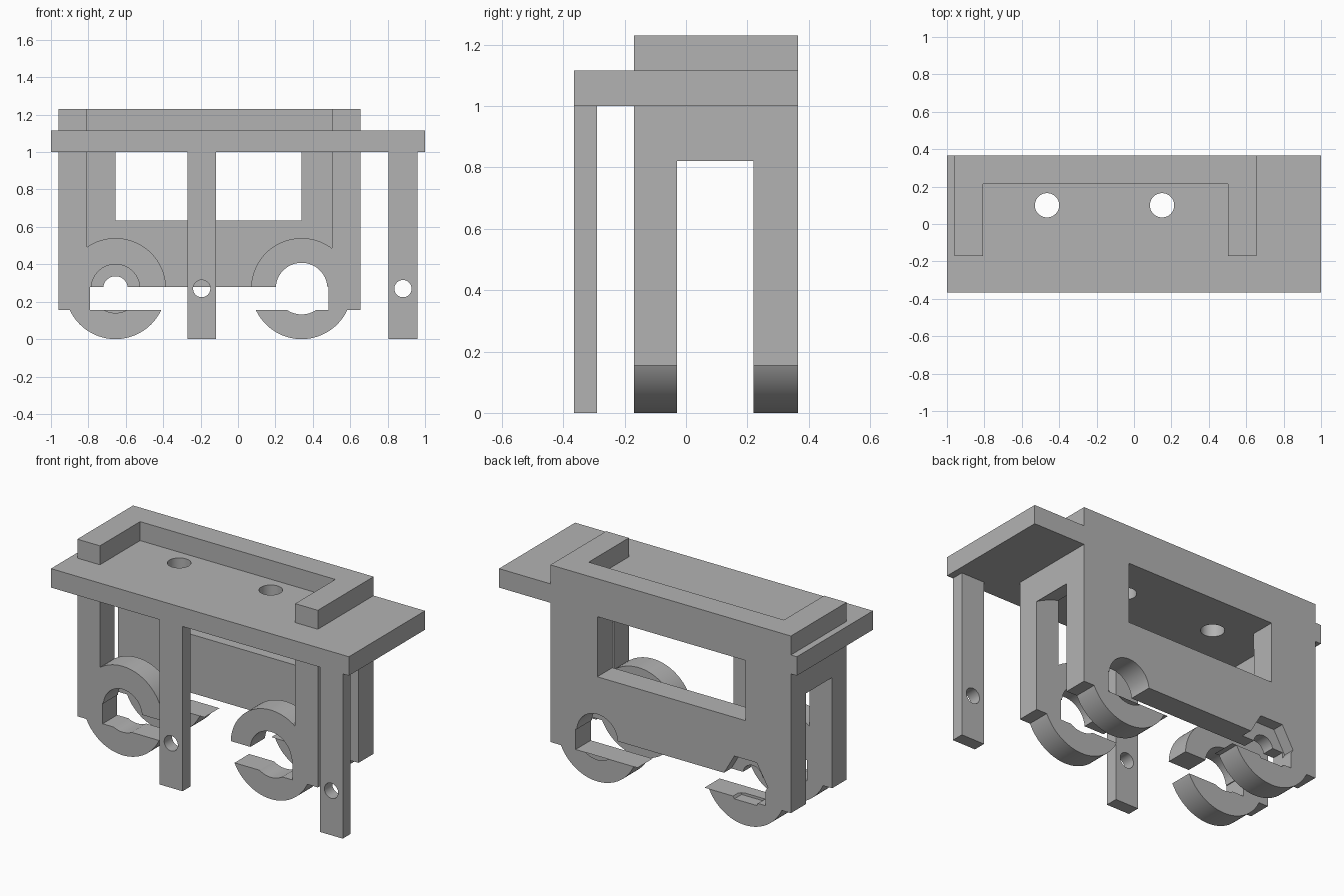
import bpy, bmesh, math
from mathutils import Matrix

if "Cube" in bpy.data.objects:
    bpy.data.objects.remove(bpy.data.objects["Cube"], do_unlink=True)

grey = bpy.data.materials.new("plain grey")
grey.use_nodes = True
COLOUR = (0.45, 0.45, 0.45, 1)
grey.diffuse_color = COLOUR
grey.node_tree.nodes["Principled BSDF"].inputs["Base Color"].default_value = COLOUR


def add_object(name, bm):
    mesh = bpy.data.meshes.new(name)
    bmesh.ops.recalc_face_normals(bm, faces=bm.faces)
    bm.to_mesh(mesh)
    bm.free()
    mesh.materials.append(grey)
    obj = bpy.data.objects.new(name, mesh)
    bpy.context.collection.objects.link(obj)
    return obj


def box(name, x, y, z):
    """Box given by its ranges along each axis."""
    bm = bmesh.new()
    bmesh.ops.create_cube(bm, size=1)
    for v in bm.verts:
        v.co = [(a + b) / 2 + c * (b - a) for (a, b), c in zip((x, y, z), v.co)]
    return add_object(name, bm)


def cylinder(name, axis, u, v, radius, span, sides=96):
    """Cylinder along y (u, v = x, z) or along z (u, v = x, y)."""
    bm = bmesh.new()
    mid = sum(span) / 2
    if axis == "y":
        matrix = Matrix.Translation((u, mid, v)) @ Matrix.Rotation(math.pi / 2, 4, "X")
        matrix = matrix @ Matrix.Rotation(math.pi / 2, 4, "Z")
    else:
        matrix = Matrix.Translation((u, v, mid))
    bmesh.ops.create_cone(bm, cap_ends=True, segments=sides, radius1=radius,
                          radius2=radius, depth=span[1] - span[0], matrix=matrix)
    return add_object(name, bm)


def combine(target, operation, tools):
    for tool in tools:
        mod = target.modifiers.new("shape", "BOOLEAN")
        mod.operation = operation
        mod.solver = "EXACT"
        mod.object = tool
        bpy.context.view_layer.objects.active = target
        bpy.ops.object.modifier_apply(modifier=mod.name)
        bpy.data.objects.remove(tool, do_unlink=True)


def finish(obj):
    bpy.ops.object.select_all(action="DESELECT")
    obj.select_set(True)
    bpy.context.view_layer.objects.active = obj
    bpy.ops.object.shade_smooth_by_angle(angle=math.radians(25))


# Shared dimensions
LEFT, RIGHT = -0.96, 0.655
WALL = 0.152
FRONT, BACK = -0.17, 0.365
AXLE_Z, WHEEL_R, BORE_R = 0.27, 0.27, 0.135
WHEELS = (-0.655, 0.34)
FRONT_SPAN, BACK_SPAN = (FRONT, -0.03), (0.22, BACK)
THROUGH = (-1, 1)
DECK_Z, DECK_TOP, RIM_TOP = 1.0, 1.115, 1.23

# Body: back wall, two end walls and round bearing housings
body = box("body", (LEFT, RIGHT), (0.215, BACK), (0.155, DECK_Z))
ends = [(LEFT, LEFT + WALL), (RIGHT - WALL, RIGHT)]
combine(body, "UNION", [box("end_wall", x, (FRONT, 0.3), (0.155, DECK_Z)) for x in ends])

# Wheel clearance between the front and back supports
combine(body, "DIFFERENCE",
        [cylinder("clearance", "y", x, AXLE_Z, 0.635, (-0.03, 0.22), 192) for x in WHEELS])
combine(body, "UNION", [cylinder("housing", "y", x, AXLE_Z, WHEEL_R, span)
                        for x in WHEELS for span in (FRONT_SPAN, BACK_SPAN)])

# Window, axle slot, bores and the six-sided pocket on the back
combine(body, "DIFFERENCE", [
    box("window", WHEELS, (0.1, 0.5), (0.635, 1.2)),
    box("slot", (-0.79, 0.485), THROUGH, (0.155, 0.28)),
    box("belly", (-0.38, 0.07), THROUGH, (0.1, 0.28)),
    cylinder("bore", "y", WHEELS[1], AXLE_Z, BORE_R + 0.003, THROUGH),
    cylinder("front_bore", "y", WHEELS[0], AXLE_Z, BORE_R - 0.005, (-0.5, 0.1)),
    cylinder("small_bore", "y", WHEELS[0], AXLE_Z, 0.066, THROUGH),
    cylinder("pocket", "y", WHEELS[0], AXLE_Z, 0.15, (0.295, 0.5), 6),
])
finish(body)

# Deck with two round holes
deck = box("deck", (-1, 1), (-BACK, BACK), (DECK_Z, DECK_TOP))
combine(deck, "DIFFERENCE",
        [cylinder("deck_hole", "z", x, 0.1, 0.065, (0.5, 1.5)) for x in (-0.465, 0.15)])
finish(deck)

# U-shaped rim on the deck
rim_x = (LEFT + WALL, RIGHT - WALL)
outline = [(LEFT, FRONT), (rim_x[0], FRONT), (rim_x[0], 0.215), (rim_x[1], 0.215),
           (rim_x[1], FRONT), (RIGHT, FRONT), (RIGHT, BACK), (LEFT, BACK)]
bm = bmesh.new()
face = bm.faces.new([bm.verts.new((x, y, DECK_TOP)) for x, y in outline])
top = bmesh.ops.extrude_face_region(bm, geom=[face])["geom"]
bmesh.ops.translate(bm, vec=(0, 0, RIM_TOP - DECK_TOP),
                    verts=[g for g in top if isinstance(g, bmesh.types.BMVert)])
add_object("rim", bm)

# Front posts with a pin hole each
for name, x in (("middle_post", -0.194), ("end_post", 0.882)):
    post = box(name, (x - 0.077, x + 0.077), (-BACK, -0.29), (0, DECK_Z))
    combine(post, "DIFFERENCE", [cylinder("pin_hole", "y", x, AXLE_Z, 0.046, THROUGH)])
    finish(post)
